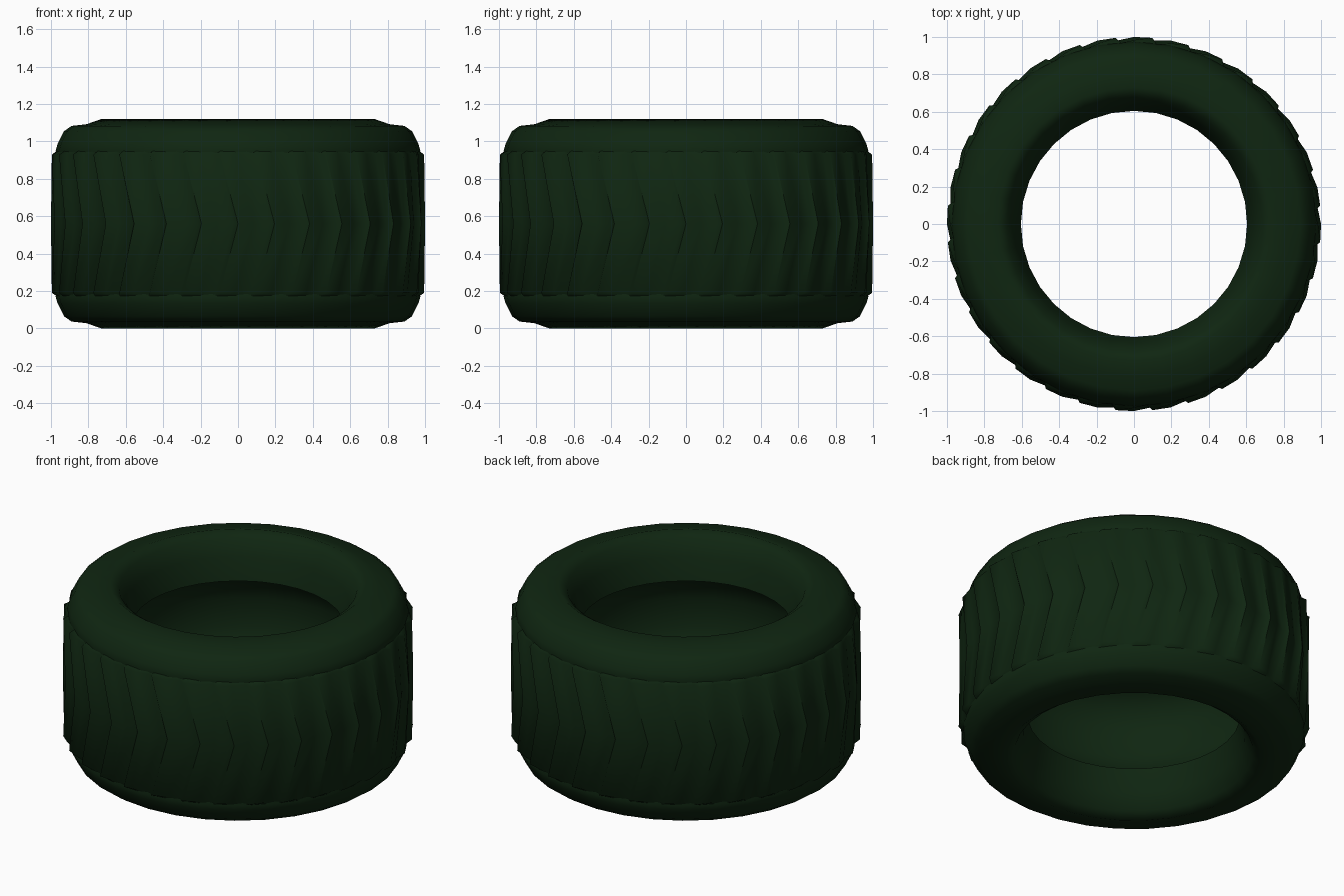
import bpy, math

if "Cube" in bpy.data.objects:
    bpy.data.objects.remove(bpy.data.objects["Cube"])

SEG = 32      # sides around the tyre, one tread lug per side
MID = 0.56    # half of the height

rubber = bpy.data.materials.new("dark_green_rubber")
rubber.diffuse_color = (0.0048, 0.0190, 0.0056, 1)
rubber.use_nodes = True
rubber.node_tree.nodes["Principled BSDF"].inputs["Base Color"].default_value = rubber.diffuse_color


def make(name, verts, faces, angle):
    me = bpy.data.meshes.new(name)
    me.from_pydata(verts, [], faces)
    me.materials.append(rubber)
    ob = bpy.data.objects.new(name, me)
    bpy.context.collection.objects.link(ob)
    bpy.ops.object.select_all(action='DESELECT')
    ob.select_set(True)
    bpy.context.view_layer.objects.active = ob
    bpy.ops.object.shade_smooth_by_angle(angle=math.radians(angle))
    return ob


def grid_faces(rows, cols, closed):
    """Quads between stacked rings; closed joins the last ring to the first."""
    faces = []
    for i in range(rows if closed else rows - 1):
        a, b = i * cols, ((i + 1) % rows) * cols
        for j in range(cols):
            k = (j + 1) % cols
            faces.append((a + j, a + k, b + k, b + j))
    return faces


# Casing: upper half profile (radius, height above the middle), from outside
# over the shoulder and bead to the hollow inside, mirrored downwards
upper = [(0.968, 0.36), (0.975, 0.39), (0.965, 0.425), (0.93, 0.495),
         (0.89, 0.523), (0.81, 0.532), (0.73, 0.56), (0.68, 0.525),
         (0.635, 0.43), (0.605, 0.29), (0.69, 0.265), (0.77, 0.19),
         (0.81, 0.09)]
profile = upper + [(r, -h) for r, h in reversed(upper)]
verts = []
for r, h in profile:
    for j in range(SEG):
        a = 2 * math.pi * j / SEG
        verts.append((r * math.cos(a), r * math.sin(a), MID + h))
make("tyre_casing", verts, grid_faces(len(profile), SEG, True), 60)

# Tread: saw-tooth lugs swept into chevrons (height, lug depth, chevron shift)
rows = [(-0.39, 0.0, -0.5), (-0.37, 1.0, -0.5), (0.0, 1.0, 0.0),
        (0.37, 1.0, -0.5), (0.39, 0.0, -0.5)]
tooth = [(-0.14, 0.970), (0.0, 1.0), (0.43, 0.986)]
verts = []
for h, depth, shift in rows:
    for i in range(SEG):
        for phase, r in tooth:
            rr = 0.966 + (r - 0.966) * depth
            a = 2 * math.pi * (i + phase + shift) / SEG
            verts.append((rr * math.cos(a), rr * math.sin(a), MID + h))
make("chevron_tread", verts, grid_faces(len(rows), SEG * len(tooth), False), 60)
